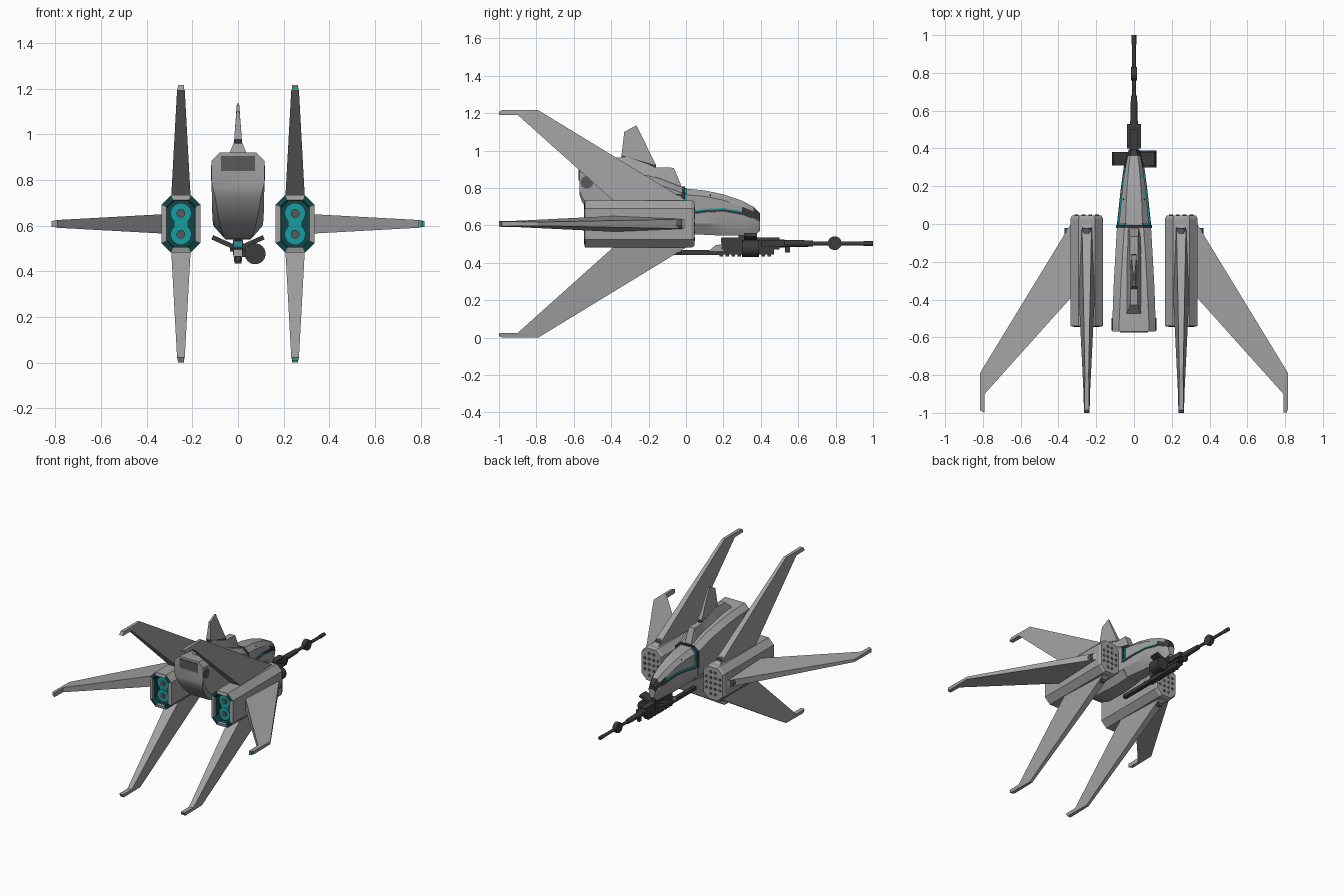
import bpy, bmesh, math
from mathutils import Vector, Matrix

if "Cube" in bpy.data.objects:
    bpy.data.objects.remove(bpy.data.objects["Cube"])


def mat(name, c):
    m = bpy.data.materials.new(name)
    m.diffuse_color = (*c, 1)
    m.use_nodes = True
    m.node_tree.nodes["Principled BSDF"].inputs["Base Color"].default_value = m.diffuse_color
    return m


HULL = mat("hull grey", (0.36, 0.36, 0.36))
DARK = mat("gun dark grey", (0.045, 0.045, 0.048))
MID = mat("vent grey", (0.1, 0.1, 0.1))
TEAL = mat("glow teal", (0.01, 0.34, 0.36))
DEEP = mat("deep teal", (0.006, 0.06, 0.062))


def finish(name, verts, faces, mats, smooth=False):
    me = bpy.data.meshes.new(name)
    me.from_pydata([tuple(v) for v in verts], [], faces)
    bm = bmesh.new()
    bm.from_mesh(me)
    bmesh.ops.recalc_face_normals(bm, faces=bm.faces)
    bm.to_mesh(me)
    bm.free()
    for m in mats:
        me.materials.append(m)
    ob = bpy.data.objects.new(name, me)
    bpy.context.collection.objects.link(ob)
    if smooth:
        bpy.ops.object.select_all(action='DESELECT')
        ob.select_set(True)
        bpy.context.view_layer.objects.active = ob
        bpy.ops.object.shade_smooth_by_angle(angle=math.radians(25))
    return ob


def loft(name, rings, mats, cap=(True, True), smooth=False):
    n = len(rings[0])
    verts = [v for r in rings for v in r]
    faces = [(k*n+i, k*n+(i+1) % n, (k+1)*n+(i+1) % n, (k+1)*n+i)
             for k in range(len(rings)-1) for i in range(n)]
    if cap[0]:
        faces.append(tuple(range(n)))
    if cap[1]:
        faces.append(tuple(range((len(rings)-1)*n, len(rings)*n)))
    return finish(name, verts, faces, mats, smooth)


def box(name, lo, hi, m, tilt=0):
    c = (Vector(lo) + Vector(hi)) / 2
    R = Matrix.Rotation(tilt, 3, 'Y')
    rings = [[c + R @ (Vector((x, y, z)) - c) for x, z in
              ((lo[0], lo[2]), (hi[0], lo[2]), (hi[0], hi[2]), (lo[0], hi[2]))] for y in (lo[1], hi[1])]
    return loft(name, rings, [m])


def tube(name, a, b, r, m, n=16, r2=None):
    a, b = Vector(a), Vector(b)
    q = (b - a).to_track_quat('Z', 'Y')
    rings = [[p + q @ Vector((rr*math.cos(t), rr*math.sin(t), 0)) for t in
              [2*math.pi*(i+.5)/n for i in range(n)]] for p, rr in ((a, r), (b, r2 or r))]
    return loft(name, rings, [m], smooth=n > 8)


def octagon(cx, cz, w, h, c, y):
    return [(cx+sx, y, cz+sz) for sx, sz in
            ((w-c, -h), (w, -h+c), (w, h-c), (w-c, h), (c-w, h), (-w, h-c), (-w, c-h), (c-w, -h))]


def body_ring(y, wt, w, wb, zt, zs, zl, zb):
    return [(-wt, y, zt), (wt, y, zt), (w, y, zs), (w, y, zl),
            (wb, y, zb), (-wb, y, zb), (-w, y, zl), (-w, y, zs)]


# main fuselage with undercut tail
loft("fuselage", [body_ring(*s) for s in (
    (-.57, .08, .115, .11, .92, .885, .79, .765),
    (-.555, .08, .115, .1, .92, .885, .75, .725),
    (-.51, .078, .114, .09, .915, .88, .69, .66),
    (-.44, .075, .112, .075, .91, .875, .63, .59),
    (-.33, .07, .108, .06, .895, .86, .60, .545),
    (-.15, .06, .098, .055, .855, .82, .60, .54),
    (-.01, .05, .09, .05, .80, .77, .60, .55))], [HULL], smooth=True)
box("tail_vent", (-.075, -.574, .84), (.075, -.566, .905), MID)
for s in (-1, 1):
    tube("tail_side_port", (s*.105, -.53, .83), (s*.118, -.53, .83), .034, MID, 12)

# seam between fuselage and cockpit
loft("cockpit_seam", [body_ring(y, .054, .094, .05, .808, .775, .66, .645) for y in (-.022, -.006)], [DARK])

# lower nose and canopy
loft("nose", [body_ring(*s) for s in (
    (-.01, .07, .088, .05, .68, .655, .61, .555),
    (.10, .06, .076, .042, .69, .67, .61, .55),
    (.20, .05, .066, .036, .69, .675, .61, .545),
    (.31, .04, .052, .028, .67, .655, .60, .545),
    (.37, .028, .038, .022, .645, .63, .59, .55),
    (.395, .018, .024, .016, .63, .62, .60, .57))], [HULL], smooth=True)
canopy = loft("canopy", [body_ring(*s) for s in (
    (-.01, .045, .08, .09, .797, .765, .67, .66),
    (.10, .042, .07, .078, .787, .755, .685, .675),
    (.20, .036, .06, .067, .766, .735, .69, .68),
    (.30, .028, .046, .053, .732, .70, .675, .664),
    (.36, .02, .034, .04, .70, .675, .65, .64),
    (.395, .012, .022, .026, .665, .65, .635, .625))], [HULL, DARK], smooth=True)
for p in canopy.data.polygons:      # dark windshield at the tip
    if p.center.y > .31 and p.center.z < .69:
        p.material_index = 1
for s in (-1, 1):
    belt = [(-.01, .0915, .662), (.10, .0795, .677), (.20, .0685, .682), (.30, .0545, .666), (.395, .0275, .625)]
    loft("canopy_sill", [[(s*(x+dx), y, z+dz) for dx, dz in
         ((-.012, -.005), (0, -.005), (0, .004), (-.012, .004))] for y, x, z in belt], [DARK])
    loft("canopy_glow_line", [[(s*(x+dx), y, z+dz) for dx, dz in
         ((-.014, .004), (-.001, .004), (-.003, .011), (-.016, .011))] for y, x, z in belt[:4]], [TEAL])
    # glowing frame behind the canopy and small side slits
    loft("canopy_glow_frame", [[(s*.091, y, .665), (s*.083, y, .767), (s*.047, y, .80), (s*.03, y, .78),
         (s*.07, y, .665)] for y in (-.006, .006)], [TEAL])
    for y in (.13, .24):
        tube("canopy_rivet", (s*.03, y, .745), (s*(.062-.16*(y-.1)), y, .763-.28*(y-.13)), .005, DARK, 8)

# dorsal spine and tail blade
loft("dorsal_spine", [[(-b, y, zb), (b, y, zb), (t, y, zt), (-t, y, zt)] for y, b, t, zb, zt in (
    (-.475, .045, .038, .88, .915), (-.43, .045, .02, .88, .96), (-.31, .043, .018, .87, .965),
    (-.16, .04, .022, .84, .91), (-.065, .036, .022, .80, .908), (-.02, .034, .026, .78, .80))], [HULL])
blade = [(-.345, .975), (-.33, 1.10), (-.265, 1.135), (-.16, .922)]
half = (.017, .007, .005, .014)
loft("dorsal_blade", [[(s*h, y, z) for (y, z), h in zip(blade, half)] for s in (-1, 1)], [HULL])
loft("blade_foot", [[(s*.013, y, z) for y, z in
     ((-.345, .955), (-.345, .98), (-.16, .927), (-.16, .90))] for s in (-1, 1)], [DARK])

# engine pods
CX, CZ = .25, .608
for s in (-1, 1):
    cx = s*CX
    O = lambda w, h, c, y: octagon(cx, CZ, w, h, c, y)
    pod = loft("engine_pod", [O(.06, .10, .03, -.47), O(.06, .10, .03, -.535), O(.064, .104, .03, -.545),
                              O(.086, .126, .043, -.54), O(.086, .126, .043, .03),
                              O(.078, .118, .04, .045)], [HULL, DEEP])
    for p in pod.data.polygons:     # recessed exhaust walls
        c = p.center
        if c.y < -.46 and abs(c.x-cx) < .0605 and abs(c.z-CZ) < .1005:
            p.material_index = 1
    for dz in (-.046, .046):
        tube("exhaust_glow", (cx, -.465, CZ+dz), (cx, -.515, CZ+dz), .046, TEAL, 20)
        tube("exhaust_core", (cx, -.51, CZ+dz), (cx, -.522, CZ+dz), .019, MID, 12)
    box("exhaust_bridge", (cx-.03, -.51, CZ-.03), (cx+.03, -.465, CZ+.03), TEAL)
    # launch tubes on the pod front
    for i in range(4):
        for j in range(5):
            if i in (0, 3) and j in (0, 4):
                continue
            tube("launch_tube", (cx-.054+.036*i, .04, CZ-.08+.04*j), (cx-.054+.036*i, .049, CZ-.08+.04*j),
                 .011, MID, 8)

    # three swept fins per pod: up, down, outward
    for label, ax, root in (("upper", Vector((0, 0, 1)), .128), ("lower", Vector((0, 0, -1)), .128),
                            ("outer", Vector((s, 0, 0)), .086)):
        side = ax.cross(Vector((0, 1, 0)))
        P = lambda d, y, t: Vector((cx, y, CZ)) + ax*(root+d) + side*t
        outline = [(-.02, .03, .026), (.48, -.79, .010), (.48, -.985, .013),
                   (.455, -1.0, .015), (.455, -.90, .017), (-.02, -.37, .043)]
        v = [P(d, y, k*t) for k in (-1, 1) for d, y, t in outline]
        f = [(0, 1, 4, 5), (1, 2, 3, 4), (6, 7, 10, 11), (7, 8, 9, 10)]
        f += [(i, (i+1) % 6, (i+1) % 6+6, i+6) for i in range(6)]
        finish(label + "_fin", v, f, [HULL])
        tube(label + "_fin_port", P(.008, -.07, 0), P(.008, -.022, 0), .024, MID, 12)
        if s > 0:
            loft(label + "_tip_light", [[P(d, y, -.012), P(d, y, .012), P(d+.012, y, .012), P(d+.012, y, -.012)]
                                        for d, y in ((.461, -.9985), (.461, -.985))], [TEAL])

# nose cannon
box("cannon_stock", (-.014, -.10, .443), (.014, .20, .468), DARK)
loft("cannon_cradle", [[(x, .12, .462), (x, .20, .462), (x, .20, .50), (x, .16, .495)]
                       for x in (-.02, .02)], [HULL])
box("cannon_receiver", (-.022, .19, .472), (.022, .50, .535), DARK)
box("cannon_lower_rail", (-.017, .17, .445), (.017, .47, .475), DARK)
for i in range(9):
    box("rail_tooth", (-.015, .18+.032*i, .434), (.015, .198+.032*i, .447), DARK)
box("cannon_collar", (-.036, .40, .488), (.036, .53, .522), DARK)
box("cannon_mount", (-.02, .28, .53), (.02, .38, .56), DARK)
box("cannon_foregrip", (-.01, .53, .455), (.01, .555, .50), DARK)
tube("barrel_shroud", (0, .49, .503), (0, .68, .503), .022, DARK, 12, .017)
tube("barrel", (0, .66, .503), (0, .97, .503), .011, DARK, 12)
tube("muzzle", (0, .95, .503), (0, 1.0, .503), .013, DARK, 12)
tube("barrel_disc", (-.016, .795, .505), (.016, .795, .505), .037, DARK, 16)
box("cannon_light", (-.018, .186, .508), (.018, .192, .53), TEAL)
for s in (-1, 1):
    box("cannon_arm", (.065*s-.052, .31, .518), (.065*s+.052, .38, .538), DARK, -s*.42)
tube("ammo_drum", (.075, .30, .477), (.075, .39, .477), .046, DARK, 20)
box("drum_feed", (0, .32, .462), (.06, .37, .492), DARK)
